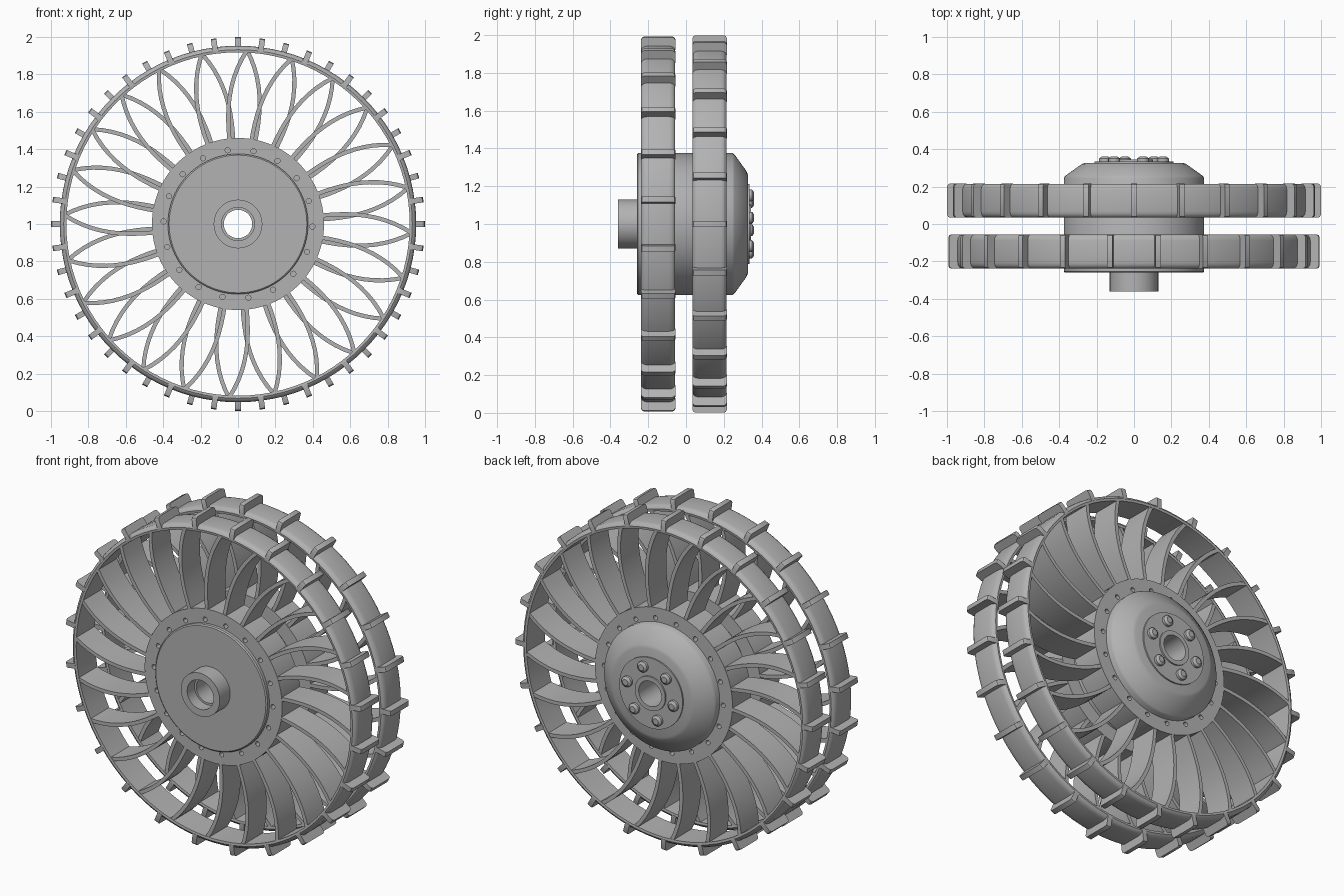
import bpy, bmesh, math
from math import cos, sin, radians, pi
from mathutils import Matrix, Vector

cube = bpy.data.objects.get("Cube")
if cube:
    bpy.data.objects.remove(cube, do_unlink=True)

metal = bpy.data.materials.new("grey metal")
metal.use_nodes = True
GREY = (0.45, 0.45, 0.45, 1)
metal.diffuse_color = GREY
metal.node_tree.nodes["Principled BSDF"].inputs["Base Color"].default_value = GREY


def polar(r, angle, y):
    """Point at a radius and angle around the axle."""
    return Vector((r * cos(angle), y, 1 + r * sin(angle)))


def finish(bm, name, smooth=True):
    bmesh.ops.recalc_face_normals(bm, faces=bm.faces)
    mesh = bpy.data.meshes.new(name)
    bm.to_mesh(mesh)
    bm.free()
    mesh.materials.append(metal)
    obj = bpy.data.objects.new(name, mesh)
    bpy.context.collection.objects.link(obj)
    if smooth:
        bpy.ops.object.select_all(action="DESELECT")
        obj.select_set(True)
        bpy.context.view_layer.objects.active = obj
        bpy.ops.object.shade_smooth_by_angle(angle=radians(35))
    return obj


def lathe(name, profile, steps=96):
    """Turn a closed (radius, y) profile around the axle."""
    bm = bmesh.new()
    rings = [[bm.verts.new(polar(r, 2 * pi * i / steps, y)) for r, y in profile]
             for i in range(steps)]
    n = len(profile)
    for i in range(steps):
        a, b = rings[i], rings[(i + 1) % steps]
        for j in range(n):
            k = (j + 1) % n
            bm.faces.new((a[j], b[j], b[k], a[k]))
    return finish(bm, name)


def pins(bm, count, radius, top_radius, ring, phase, y, depth, sides=16):
    """Ring of cylinders lying along the axle direction."""
    for i in range(count):
        place = Matrix.Translation(polar(ring, phase + 2 * pi * i / count, y))
        bmesh.ops.create_cone(bm, cap_ends=True, segments=sides, radius1=radius,
                              radius2=top_radius, depth=depth,
                              matrix=place @ Matrix.Rotation(-pi / 2, 4, "X"))


def treads(name, y, phase, count=24):
    """Cleats around the rim: a plate outline with rounded outer corners."""
    half_outline = [(0.93, 0.091), (0.984, 0.091), (0.994, 0.086), (0.999, 0.076)]
    outline = half_outline + [(r, -w) for r, w in reversed(half_outline)]
    bm = bmesh.new()
    for i in range(count):
        angle = phase + 2 * pi * i / count
        side = Vector((-sin(angle), 0, cos(angle))) * 0.015
        a, b = [[bm.verts.new(polar(r, angle, y + w) + s * side) for r, w in outline]
                for s in (-1, 1)]
        bm.faces.new(a)
        bm.faces.new(b)
        for j in range(len(outline)):
            k = (j + 1) % len(outline)
            bm.faces.new((a[j], a[k], b[k], b[j]))
    finish(bm, name)


def blades(name, y, turn, phase, count=24, steps=10):
    """Curved spokes, radial at the hub and sweeping towards the rim."""
    bm = bmesh.new()
    half = 0.011
    for i in range(count):
        rim_angle = phase + 2 * pi * i / count
        path = []
        for s in range(steps + 1):
            t = s / steps
            sweep = radians(8.8) * (1 - t * t)
            path.append(polar(0.45 + 0.48 * t, rim_angle - turn * sweep, y))
        rows = []
        for s, p in enumerate(path):
            d = (path[min(s + 1, steps)] - path[max(s - 1, 0)]).normalized()
            side = Vector((-d.z, 0, d.x)) * half
            width = Vector((0, 0.086, 0))
            rows.append([bm.verts.new(p + a * side + b * width)
                         for a, b in ((1, 1), (1, -1), (-1, -1), (-1, 1))])
        for a, b in zip(rows, rows[1:]):
            for j in range(4):
                k = (j + 1) % 4
                bm.faces.new((a[j], a[k], b[k], b[j]))
        bm.faces.new(rows[0])
        bm.faces.new(rows[-1])
    finish(bm, name)


# Two wheels with opposite spoke sweep and staggered treads
for label, y, turn, phase in (("front", -0.147, -1, radians(7.5)), ("back", 0.125, 1, 0)):
    half_rim = [(0.918, 0.088), (0.932, 0.09), (0.943, 0.084), (0.95, 0.073), (0.953, 0.058)]
    lathe(label + "_rim", [(r, y - w) for r, w in half_rim]
          + [(r, y + w) for r, w in reversed(half_rim)])
    treads(label + "_treads", y, phase)
    blades(label + "_spokes", y, turn, radians(12))

    # Hub flange with a ring of blind rivet holes on its outer face
    flange = lathe(label + "_flange", [(0.36, y - 0.088), (0.46, y - 0.088),
                                       (0.46, y + 0.088), (0.36, y + 0.088)])
    bm = bmesh.new()
    pins(bm, 18, 0.014, 0.014, 0.398, turn * radians(2), y + turn * 0.088, 0.08, 12)
    cutter = finish(bm, label + "_rivet_hole_cutter", smooth=False)
    cutter.hide_render = True
    cutter.hide_set(True)
    cut = flange.modifiers.new("rivet holes", "BOOLEAN")
    cut.operation = "DIFFERENCE"
    cut.object = cutter

# Central drum with the domed back and the axle bore
lathe("hub_drum", [(0.076, -0.26), (0.368, -0.26), (0.375, -0.254), (0.375, 0.245),
                   (0.368, 0.257), (0.28, 0.32), (0.262, 0.327), (0.076, 0.327)])

# Axle sleeve on the front
lathe("axle_sleeve", [(0.088, -0.36), (0.13, -0.36), (0.13, -0.255),
                      (0.076, -0.255), (0.076, -0.29), (0.088, -0.29)], 64)

# Bolt plate and collar on the back
lathe("bolt_plate", [(0.076, 0.32), (0.212, 0.32), (0.212, 0.335), (0.076, 0.335)], 64)
lathe("bore_collar", [(0.076, 0.33), (0.102, 0.33), (0.102, 0.344), (0.076, 0.344)], 64)

# Six domed bolts
bm = bmesh.new()
pins(bm, 6, 0.032, 0.032, 0.158, radians(12), 0.34, 0.02)
pins(bm, 6, 0.032, 0.018, 0.158, radians(12), 0.355, 0.01)
finish(bm, "hub_bolts")
